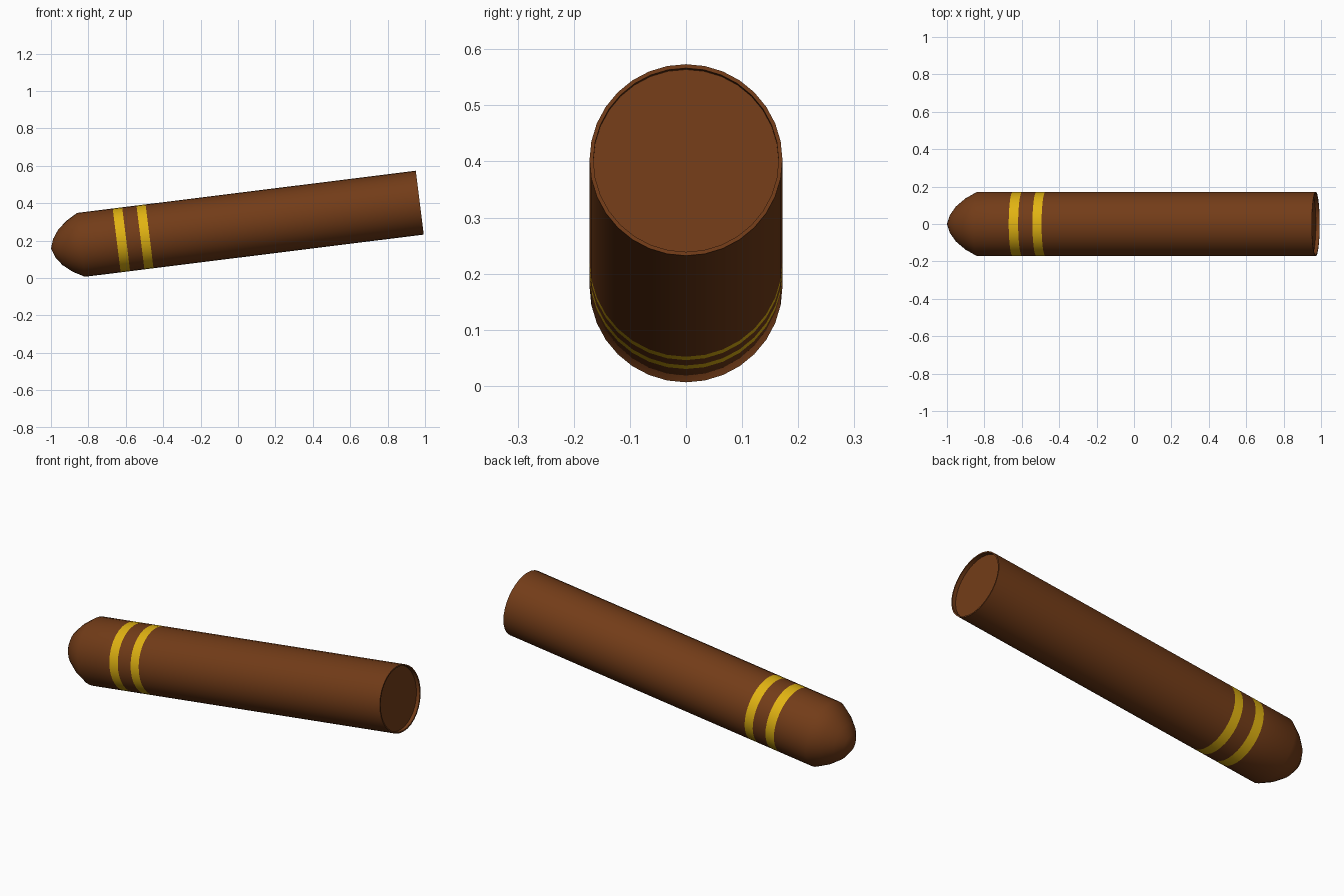
import bpy, bmesh, math
from mathutils import Matrix

if "Cube" in bpy.data.objects:
    bpy.data.objects.remove(bpy.data.objects["Cube"])

SIDES, R, LENGTH = 32, 0.172, 1.987
TILT = math.radians(7.1)


def material(name, colour):
    m = bpy.data.materials.new(name)
    m.diffuse_color = (*colour, 1)
    m.use_nodes = True
    m.node_tree.nodes["Principled BSDF"].inputs["Base Color"].default_value = m.diffuse_color
    return m


BROWN = material("brown_leaf", (0.17, 0.045, 0.009))
GOLD = material("gold", (0.75, 0.45, 0.006))


def lathe(name, profile, mats, gold_spans=()):
    """Spin (distance, radius) points about the tilted axis."""
    bm = bmesh.new()
    rings = []
    for s, r in profile:
        if r == 0:
            rings.append([bm.verts.new((s, 0, 0))] * SIDES)
        else:
            rings.append([bm.verts.new((s, r * math.cos(a), r * math.sin(a)))
                          for a in (2 * math.pi * i / SIDES for i in range(SIDES))])
    for k, (a, b) in enumerate(zip(rings, rings[1:])):
        for i in range(SIDES):
            j = (i + 1) % SIDES
            quad = list(dict.fromkeys((a[i], a[j], b[j], b[i])))
            bm.faces.new(quad).material_index = int(k in gold_spans)
    bmesh.ops.recalc_face_normals(bm, faces=bm.faces)
    bm.transform(Matrix.Translation((-1, 0, 0.157)) @ Matrix.Rotation(-TILT, 4, 'Y'))
    mesh = bpy.data.meshes.new(name)
    bm.to_mesh(mesh)
    bm.free()
    for m in mats:
        mesh.materials.append(m)
    ob = bpy.data.objects.new(name, mesh)
    bpy.context.collection.objects.link(ob)
    bpy.context.view_layer.objects.active = ob
    ob.select_set(True)
    bpy.ops.object.shade_smooth_by_angle(angle=math.radians(40))
    ob.select_set(False)


# Rolled body: domed tip, two flush gold bands, slightly recessed flat butt
tip = [(0, 0), (0.018, 0.05), (0.05, 0.095), (0.1, 0.137), (0.162, R)]
bands = [(0.354, R), (0.405, R), (0.482, R), (0.531, R)]
butt = [(LENGTH, R), (LENGTH, 0.165), (LENGTH - 0.02, 0.165), (LENGTH - 0.02, 0)]
lathe("rolled_body", tip + bands + butt, [BROWN, GOLD], gold_spans=(5, 7))
